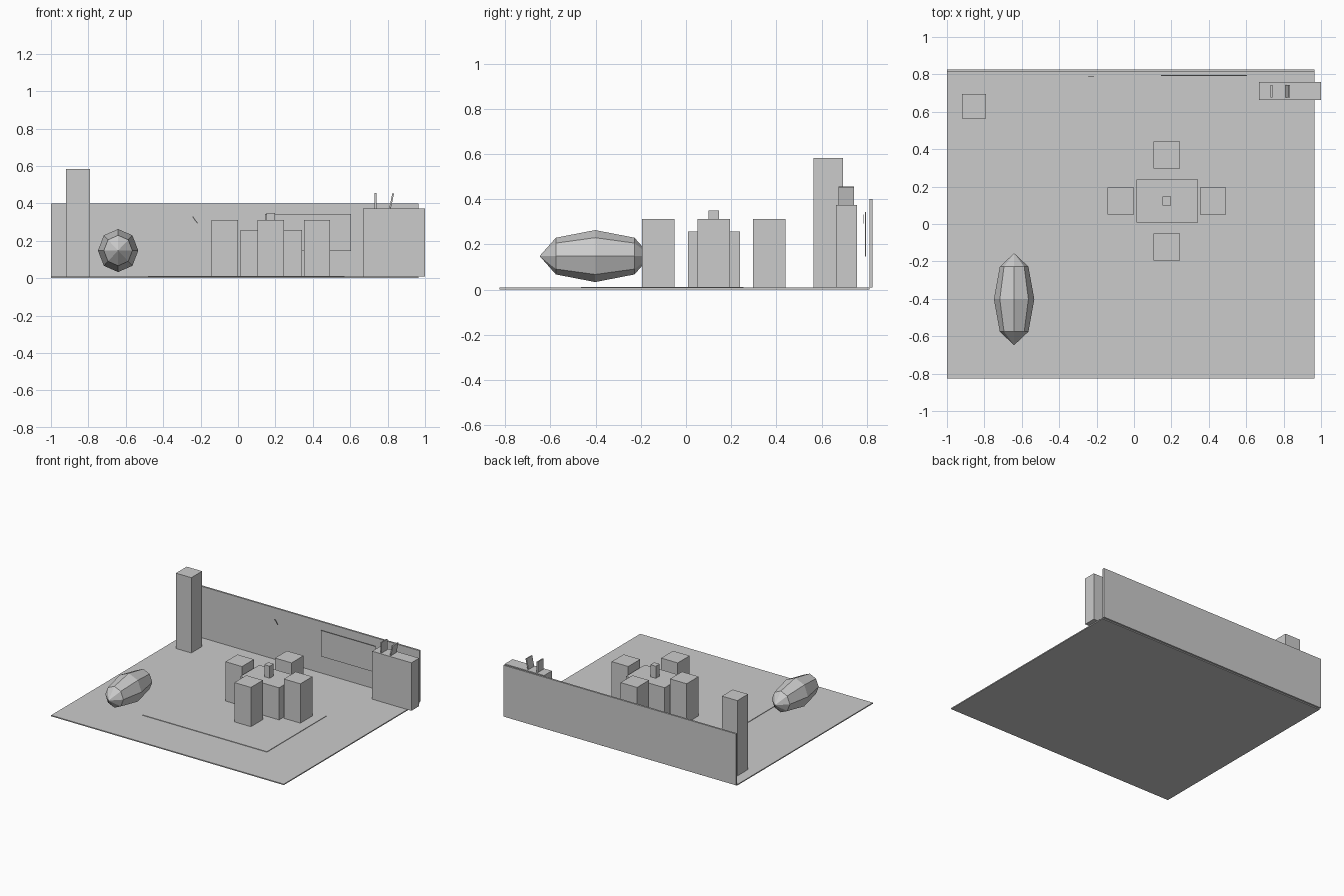
import bpy
import bmesh
import math
from mathutils import Matrix, Vector

cube = bpy.data.objects.get("Cube")
if cube:
    bpy.data.objects.remove(cube, do_unlink=True)

GREY = (0.6, 0.6, 0.6, 1.0)
grey = bpy.data.materials.new("plain grey")
grey.use_nodes = True
grey.diffuse_color = GREY
grey.node_tree.nodes["Principled BSDF"].inputs["Base Color"].default_value = GREY


def finish(name, bm):
    mesh = bpy.data.meshes.new(name)
    bm.to_mesh(mesh)
    bm.free()
    mesh.materials.append(grey)
    obj = bpy.data.objects.new(name, mesh)
    bpy.context.collection.objects.link(obj)
    return obj


def box(name, xs, ys, zs, tilt=0.0):
    """Box between the given limits, tilted about its own y axis."""
    lo, hi = Vector((xs[0], ys[0], zs[0])), Vector((xs[1], ys[1], zs[1]))
    bm = bmesh.new()
    bmesh.ops.create_cube(bm, size=1, matrix=Matrix.Diagonal((*(hi - lo), 1)))
    obj = finish(name, bm)
    obj.location = (lo + hi) / 2
    obj.rotation_euler.y = math.radians(tilt)
    return obj


FLOOR = 0.008

# Room shell
box("floor", (-1, 0.965), (-0.826, 0.812), (0, FLOOR))
box("back_wall", (-1, 0.965), (0.812, 0.826), (FLOOR, 0.4))
box("rug", (-0.48, 0.57), (-0.465, 0.255), (FLOOR, 0.012))

# Corner pillar
box("pillar", (-0.92, -0.79), (0.565, 0.695), (FLOOR, 0.583))

# Table with a small centrepiece
box("table", (0.014, 0.341), (0.009, 0.238), (FLOOR, 0.257))
box("centrepiece", (0.152, 0.198), (0.1, 0.147), (0.257, 0.349))

# Four chairs around the table
for side, x, y in (("left", 0.422, 0.122), ("right", -0.071, 0.122),
                   ("front", 0.175, -0.122), ("back", 0.175, 0.368)):
    box(side + "_chair", (x - 0.07, x + 0.07), (y - 0.072, y + 0.072), (FLOOR, 0.312))

# Cabinet with two books, one leaning
box("cabinet", (0.668, 1.0), (0.664, 0.758), (FLOOR, 0.374))
box("upright_book", (0.731, 0.74), (0.676, 0.744), (0.374, 0.455))
box("leaning_book", (0.817, 0.826), (0.676, 0.744), (0.374, 0.455), tilt=12)

# Wall board and small slanted hand
box("wall_board", (0.145, 0.605), (0.792, 0.797), (0.146, 0.344))
box("wall_hand", (-0.232, -0.227), (0.785, 0.789), (0.289, 0.334), tilt=-36)

# Faceted long cushion lying along y
bm = bmesh.new()
bmesh.ops.create_uvsphere(bm, u_segments=8, v_segments=4, radius=1)
bmesh.ops.rotate(bm, verts=bm.verts, matrix=Matrix.Rotation(math.pi / 2, 3, "X"))
bmesh.ops.scale(bm, verts=bm.verts, vec=(0.108, 0.246, 0.115))
cushion = finish("cushion", bm)
cushion.location = (-0.641, -0.402, 0.148)
